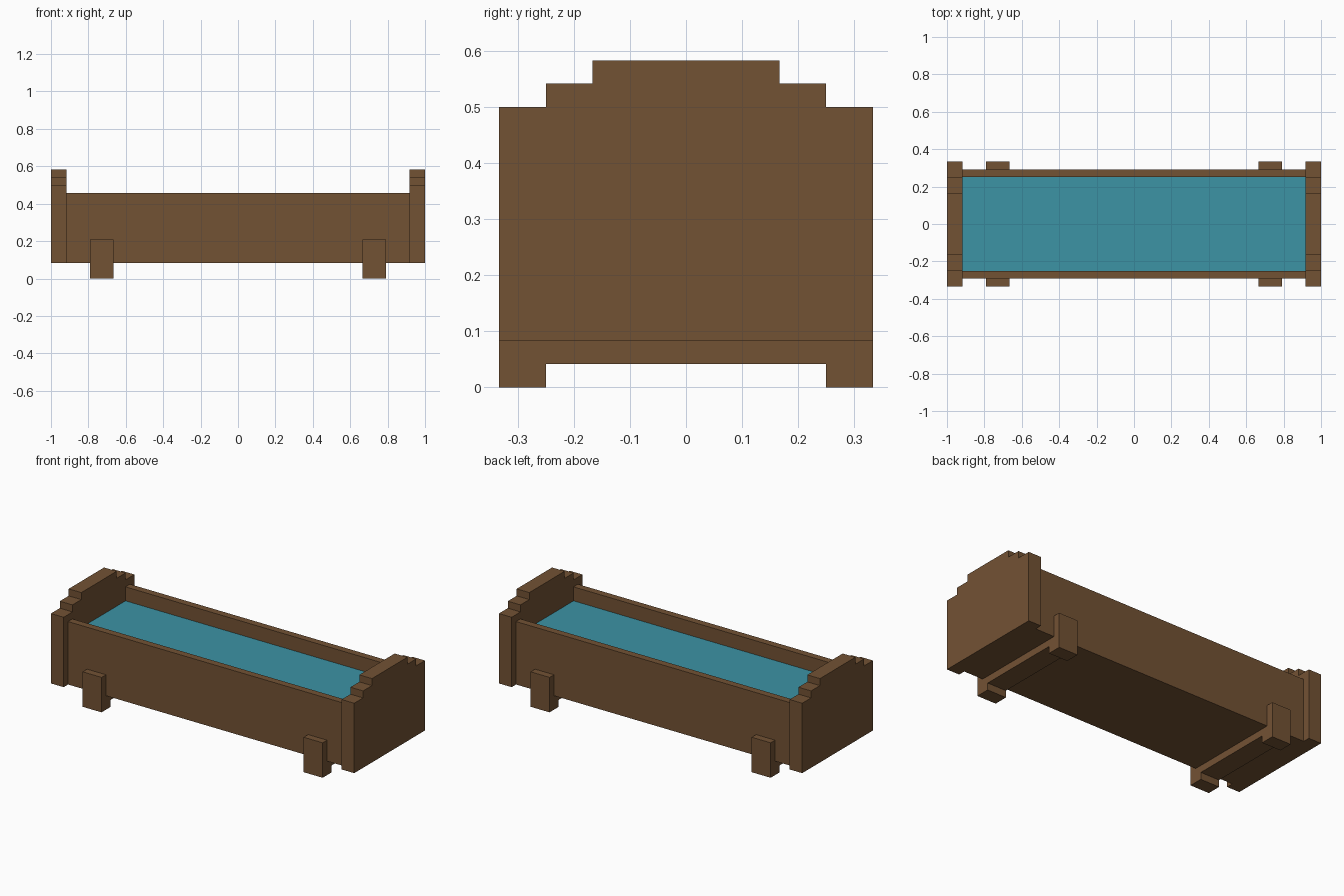
import bpy, bmesh

if "Cube" in bpy.data.objects:
    bpy.data.objects.remove(bpy.data.objects["Cube"])

U = 1 / 24  # building unit: the trough is 48 units long


def material(name, color):
    m = bpy.data.materials.new(name)
    m.diffuse_color = (*color, 1)
    m.use_nodes = True
    m.node_tree.nodes["Principled BSDF"].inputs["Base Color"].default_value = m.diffuse_color
    return m


wood = material("brown wood", (0.171, 0.084, 0.034))
teal = material("teal water", (0.045, 0.292, 0.376))


def prism(name, profile, x0, x1, mat):
    """Extrude a (y, z) profile along x, all in building units."""
    bm = bmesh.new()
    face = bm.faces.new([bm.verts.new((x0 * U, y * U, z * U)) for y, z in profile])
    ext = bmesh.ops.extrude_face_region(bm, geom=[face])
    moved = [v for v in ext["geom"] if isinstance(v, bmesh.types.BMVert)]
    bmesh.ops.translate(bm, verts=moved, vec=((x1 - x0) * U, 0, 0))
    bmesh.ops.recalc_face_normals(bm, faces=bm.faces)
    mesh = bpy.data.meshes.new(name)
    bm.to_mesh(mesh)
    bm.free()
    mesh.materials.append(mat)
    obj = bpy.data.objects.new(name, mesh)
    bpy.context.collection.objects.link(obj)
    return obj


def box(name, x0, x1, y0, y1, z0, z1, mat):
    return prism(name, [(y0, z0), (y1, z0), (y1, z1), (y0, z1)], x0, x1, mat)


# Basin: floor, water and the two long walls
box("floor", -22, 22, -6, 6, 2, 3, wood)
box("water", -22, 22, -6, 6, 3, 9, teal)
box("front_wall", -22, 22, -7, -6, 2, 11, wood)
box("back_wall", -22, 22, 6, 7, 2, 11, wood)

# Stepped end board outline, mirrored in y
half = [(8, 2), (8, 12), (6, 12), (6, 13), (4, 13), (4, 14)]
end_profile = half + [(-y, z) for y, z in reversed(half)]

# Support: crossbeam, feet and brackets that clasp the walls, mirrored in y
half = [(6, 1), (6, 0), (8, 0), (8, 5), (7, 5), (7, 2)]
support_profile = half + [(-y, z) for y, z in reversed(half)]

for side, s in (("left", -1), ("right", 1)):
    prism(side + "_end_board", end_profile, *sorted((22 * s, 24 * s)), wood)
    prism(side + "_support", support_profile, *sorted((16 * s, 19 * s)), wood)
